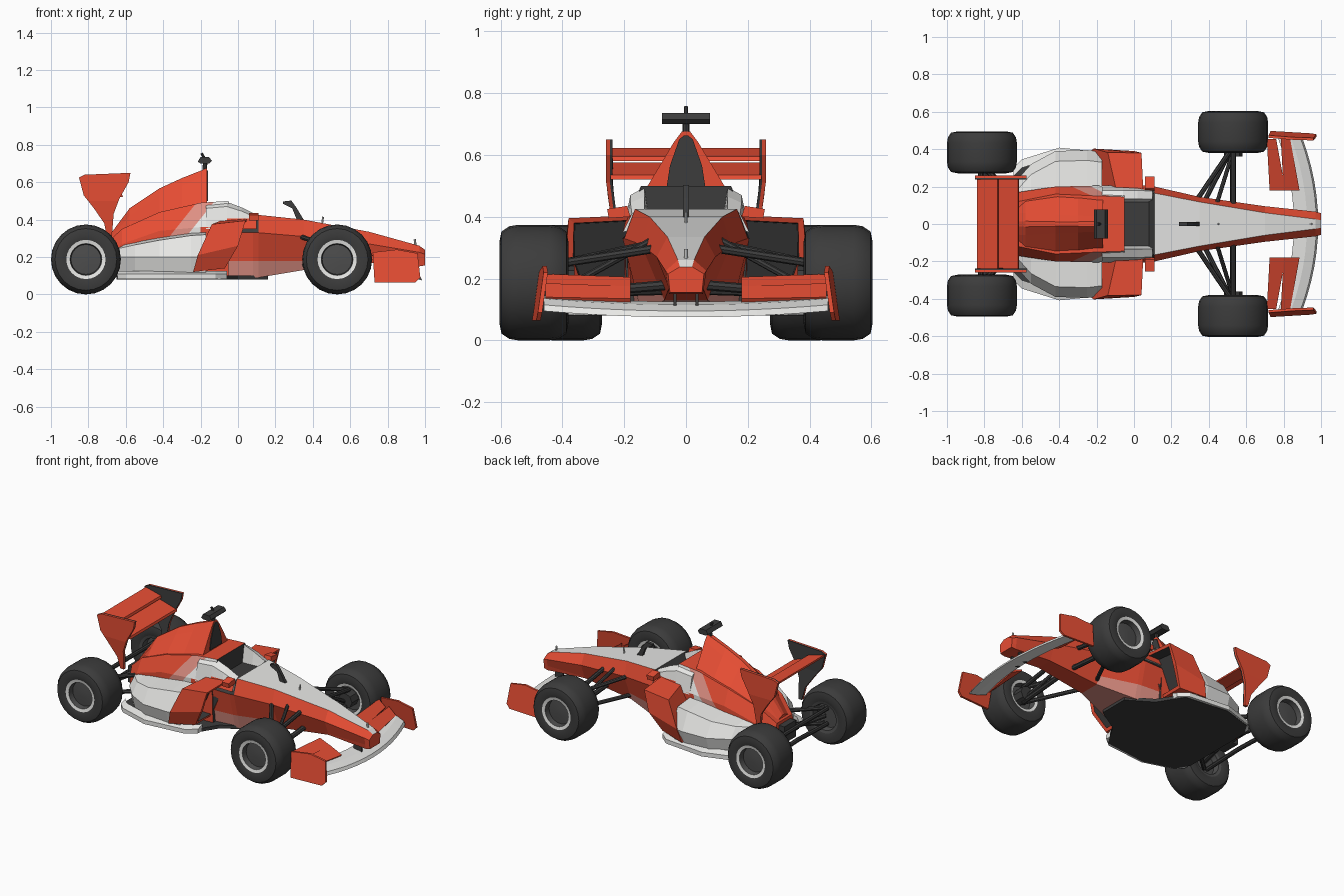
import bpy, bmesh, math
from mathutils import Vector, Matrix

if "Cube" in bpy.data.objects:
    bpy.data.objects.remove(bpy.data.objects["Cube"])

RED, WHITE, PINK, DARK, GREY = range(5)
PALETTE = []
for name, col in [("racing_red", (0.80, 0.075, 0.034)), ("body_white", (0.87, 0.87, 0.85)),
                  ("pale_red", (0.74, 0.28, 0.23)), ("dark_grey", (0.045, 0.045, 0.045)),
                  ("hub_grey", (0.075, 0.075, 0.075))]:
    m = bpy.data.materials.new(name)
    m.diffuse_color = (*col, 1)
    m.use_nodes = True
    m.node_tree.nodes["Principled BSDF"].inputs["Base Color"].default_value = m.diffuse_color
    PALETTE.append(m)


def finish(name, bm, mirror=False):
    me = bpy.data.meshes.new(name)
    bm.to_mesh(me)
    bm.free()
    for m in PALETTE:
        me.materials.append(m)
    ob = bpy.data.objects.new(name, me)
    bpy.context.collection.objects.link(ob)
    if mirror:
        mod = ob.modifiers.new("mirror", 'MIRROR')
        mod.use_axis = (False, True, False)
        mod.use_mirror_merge = False
    return ob


def loft(name, rings, mat=RED, rule=None, mirror=False, cuts=(), mouth=None):
    """Skin closed rings of 3D points; mouth = (inset, push vector) hollows the last cap."""
    bm = bmesh.new()
    vs = [[bm.verts.new(p) for p in r] for r in rings]
    n = len(vs[0])
    for a, b in zip(vs, vs[1:]):
        for i in range(n):
            j = (i + 1) % n
            bm.faces.new((a[i], a[j], b[j], b[i]))
    bm.faces.new(vs[0][::-1])
    cap = bm.faces.new(vs[-1])
    bmesh.ops.recalc_face_normals(bm, faces=bm.faces[:])
    for co, no in cuts:
        bmesh.ops.bisect_plane(bm, geom=bm.verts[:] + bm.edges[:] + bm.faces[:],
                               plane_co=co, plane_no=no)
    bm.normal_update()
    for f in bm.faces:
        f.material_index = rule(f.calc_center_median(), f.normal) if rule else mat
    if mouth:
        bmesh.ops.inset_region(bm, faces=[cap], thickness=mouth[0])
        cap.material_index = DARK
        walls = bmesh.ops.inset_region(bm, faces=[cap], thickness=0.004)["faces"]
        for f in walls:
            f.material_index = DARK
        bmesh.ops.translate(bm, verts=cap.verts[:], vec=mouth[1])
    return finish(name, bm, mirror)


def sym(half):
    return half + [(-a, b) for a, b in half[::-1]]


def xring(x, half):
    return [(x, y, z) for y, z in sym(half)]


def box(name, x, y, z, mat, mirror=False):
    return loft(name, [[(a, y[0], z[0]), (a, y[1], z[0]), (a, y[1], z[1]), (a, y[0], z[1])] for a in x],
                mat, mirror=mirror)


def rods(name, items, mat=DARK, mirror=True):
    bm = bmesh.new()
    for a, b, r in items:
        a, b = Vector(a), Vector(b)
        d = b - a
        mx = Matrix.Translation((a + b) / 2) @ d.to_track_quat('Z', 'Y').to_matrix().to_4x4()
        bmesh.ops.create_cone(bm, cap_ends=True, segments=8, radius1=r, radius2=r, depth=d.length, matrix=mx)
    for f in bm.faces:
        f.material_index = mat
    return finish(name, bm, mirror)


# Nose and tub: white top deck, dark cockpit floor, pale lower flanks
tub = [(-0.10, .17, .09, .20, .33, .16, .38), (0.08, .145, .09, .205, .33, .16, .385),
       (0.11, .14, .09, .20, .33, .165, .425), (0.35, .07, .13, .145, .31, .118, .40),
       (0.70, .055, .17, .095, .27, .06, .335), (0.97, .055, .15, .066, .225, .026, .26),
       (1.00, .052, .155, .058, .215, .02, .238)]


def tub_rule(c, n):
    if n.z < -0.7 and c.x < 0.1:
        return DARK
    if c.x < 0.1 and n.z > 0.3:
        return DARK
    if n.z > 0.75 and abs(c.y) < .01:
        return WHITE
    return PINK if c.z < 0.18 and c.x < 0.34 else RED


loft("nose_and_tub", [xring(x, [(a, b), (c, d), (e, f)]) for x, a, b, c, d, e, f in tub],
     rule=tub_rule, cuts=[((0, 0, .18), (0, 0, 1))])

# Rear body with slanted pale stripe between red cover and white flank
rear = [(-.05, .19, .10, .20, .36, .145, .50), (-.20, .20, .10, .205, .36, .15, .49),
        (-.42, .20, .10, .20, .34, .16, .44), (-.62, .17, .10, .17, .27, .12, .35),
        (-.72, .10, .13, .10, .20, .08, .26)]
stripe_n = (.15, 0, -.12)
stripe = [Vector((-.35, 0, .33)), Vector((-.26, 0, .33))]


def rear_rule(c, n):
    if n.x > 0.7 or n.z < -0.5:
        return DARK
    if n.z > 0.75 or (c.x > -.2 and c.z < .3):
        return RED
    s = [(c - p).dot(Vector(stripe_n)) for p in stripe]
    return RED if s[0] < 0 else PINK if s[1] < 0 else WHITE


loft("rear_body", [xring(x, [(a, b), (c, d), (e, f)]) for x, a, b, c, d, e, f in rear],
     rule=rear_rule, cuts=[(p, stripe_n) for p in stripe])

# Engine cover spine with dark air intake plate
spine = [(-.71, .09, .24, .05, .27, .01, .285), (-.58, .13, .36, .06, .42, .015, .46),
         (-.42, .155, .43, .05, .53, .012, .567), (-.30, .145, .46, .045, .58, .012, .622),
         (-.165, .13, .49, .04, .64, .014, .675)]
loft("engine_cover", [xring(x, [(a, b), (c, d), (e, f)]) for x, a, b, c, d, e, f in spine])
loft("air_intake", [xring(x, [(.062, .50), (.052, .565), (.022, .65), (.008, .662)]) for x in (-.168, -.16)], DARK)

# Cockpit side rails, red below the rim
rail = [(-.17, .46, .49), (-.06, .47, .495), (.02, .445, .465), (.10, .41, .425)]
loft("cockpit_rail", [[(x, .115, .37), (x, .205, .35), (x, .18 - (x > .05) * .005, a), (x, .135, b)]
                      for x, a, b in rail], mirror=True, cuts=[((0, 0, .405), (0, 0, 1))],
     rule=lambda c, n: RED if c.z < .405 and c.x > -.1 and n.y > 0 else WHITE)

# Side pods and their red intakes
pod = [(-.17, .385, .34), (-.25, .395, .335), (-.42, .39, .31), (-.55, .32, .285), (-.64, .22, .265)]
loft("side_pod", [[(x, .12, .10), (x, o - .03, .10), (x, o, .20), (x, o - .055, z - .02), (x, .12, z)]
                  for x, o, z in pod], WHITE, mirror=True)
loft("side_intake", [
    [(-.24, .16, .12), (-.24, .385, .12), (-.215, .403, .21), (-.14, .382, .375), (-.09, .16, .395)],
    [(-.07, .17, .14), (-.07, .345, .14), (.00, .39, .26), (.04, .38, .395), (.05, .17, .405)]],
    mirror=True, mouth=(.025, (-.07, 0, 0)))

# Floor and white skirt
outline = sym([(y, x) for x, y in [(.16, .10), (.0, .20), (-.1, .36), (-.4, .395), (-.6, .335), (-.65, .25)]])
loft("floor", [[(x, y, z) for y, x in outline] for z in (.08, .102)], DARK)
loft("floor_skirt", [[(x, y, .082), (x, y, .11), (x, y - .045, .125), (x, y - .045, .082)]
                     for x, y in [(-.06, .33), (-.12, .38), (-.40, .408), (-.60, .345), (-.645, .30)]],
     WHITE, mirror=True)

# Front wing: bowed main plane, flaps, end plates, pylons
rings = []
for i in range(13):
    y = -.46 + .92 * i / 12
    t = (y / .46) ** 2
    x, z = .985 - .085 * t, .075 + .02 * t
    rings.append([(x, y, z), (x - .01, y, z + .02), (x - .06, y, z + .04), (x - .13, y, z + .05),
                  (x - .13, y, z + .04), (x - .06, y, z + .015)])
loft("front_wing_plane", rings, WHITE)
for i, (x0, x1, z0, z1) in enumerate([(.80, .885, .135, .175), (.725, .81, .17, .205)]):
    loft(f"front_flap_{i + 1}", [[(x1 - s, y, z0 + s * .1), (x0 - s * .3, y, z1 + s * .2),
                                  (x0 - s * .3, y, z1 - .012), (x1 - s - .01, y, z0 - .012)]
                                 for y, s in [(.18, 0), (.455, .05)]], mirror=True)
plate = [(.72, .225), (.85, .24), (.96, .22), (.975, .09), (.95, .065), (.73, .065)]
loft("front_end_plate", [[(x, o + .443 + (.24 - z) * .15 + (.97 - x) * .06, z) for x, z in plate]
                         for o in (0, .014)], mirror=True)
box("nose_pylon", (.87, .93), (.03, .04), (.10, .18), DARK, True)

# Rear wing: planes, shaped end plates with dark inner skins
for i, (x0, x1, z0, z1) in enumerate([(-.755, -.62, .575, .535), (-.84, -.73, .622, .595)]):
    loft(f"rear_wing_plane_{i + 1}", [[(x0, y, z0), (x1, y, z1), (x1 + .005, y, z1 - .015),
                                      ((x0 + x1) / 2, y, (z0 + z1) / 2 - .022), (x0, y, z0 - .012)]
                                     for y in (-.245, .245)])
plate = [(-.85, .625), (-.82, .64), (-.575, .65), (-.585, .60), (-.635, .51), (-.665, .43), (-.675, .30),
         (-.70, .30), (-.715, .38), (-.77, .46), (-.825, .53)]
for name, o, w, mat in [("rear_end_plate", .246, .012, RED), ("rear_end_plate_inner_skin", .238, .008, DARK)]:
    loft(name, [[(x, o + d - max(0, .5 - z) * .15, z) for x, z in plate] for d in (0, w)], mat,
         mirror=True, cuts=[((0, 0, .5), (0, 0, 1))])
box("rear_gearbox", (-.76, -.64), (-.06, .06), (.13, .24), DARK)

# Suspension
rods("front_suspension", [((.33, .12, .31), (.52, .40, .25), .013), ((.53, .08, .30), (.53, .40, .25), .014),
                          ((.35, .07, .16), (.52, .40, .15), .013), ((.53, .05, .18), (.53, .40, .15), .016),
                          ((.44, .10, .33), (.53, .39, .17), .011), ((.53, .36, .19), (.53, .43, .19), .05)])
rods("rear_suspension", [((-.62, .12, .24), (-.80, .30, .24), .014), ((-.82, .0, .24), (-.82, .30, .24), .014),
                         ((-.62, .14, .14), (-.80, .30, .14), .014), ((-.82, .0, .15), (-.82, .30, .14), .014),
                         ((-.74, .05, .19), (-.80, .30, .19), .018)])

# Mirrors, camera pod, deck fin, nose probe
loft("mirror", [[(x, .18, .40), (x, .25, .395), (x, .255, .425), (x, .19, .435)] for x in (.06, .11)], mirror=True)
pod_section = [(-.215, .71), (-.20, .70), (-.155, .70), (-.14, .715), (-.155, .735), (-.20, .735)]
loft("camera_pod", [[(x, y, z) for x, z in pod_section] for y in (-.078, .078)], DARK)
rods("camera_stalk", [((-.18, 0, .65), (-.175, 0, .71), .012), ((-.175, 0, .72), (-.195, 0, .755), .007)],
     mirror=False)
fin = [(.32, .385), (.29, .46), (.24, .485), (.24, .497), (.285, .502), (.315, .46), (.36, .385)]
loft("deck_fin", [[(x, y, z) for x, z in fin] for y in (-.01, .01)], DARK)
rods("nose_probe", [((.95, 0, .25), (.945, 0, .295), .006), ((.45, 0, .38), (.455, 0, .415), .005)], WHITE, False)

# Wheels: lathed tyre, pale rim ring, grey hub
profile = [(.02, .07), (.08, .065), (.085, .10), (.105, .104), (.13, .112), (.165, .105), (.182, .08), (.187, .05),
           (.187, -.05), (.182, -.08), (.165, -.105), (.13, -.112), (.103, -.104), (.085, -.10), (.08, -.06),
           (.02, -.06)]


def wheel(name, x, y, pale_inside):
    n = 24
    rings = [[(x + r * math.cos(2 * math.pi * i / n), y + d, .187 + r * math.sin(2 * math.pi * i / n))
              for i in range(n)] for r, d in profile]

    def rule(c, nn):
        r = math.hypot(c.x - x, c.z - .187)
        if r > .102:
            return DARK
        return WHITE if r > .084 and (c.y > y or pale_inside) else GREY
    ob = loft(name, rings, rule=rule, mirror=True)
    bpy.ops.object.select_all(action='DESELECT')
    ob.select_set(True)
    bpy.context.view_layer.objects.active = ob
    bpy.ops.object.shade_smooth_by_angle(angle=math.radians(35))


wheel("front_wheel", .53, .492, True)
wheel("rear_wheel", -.813, .383, False)
